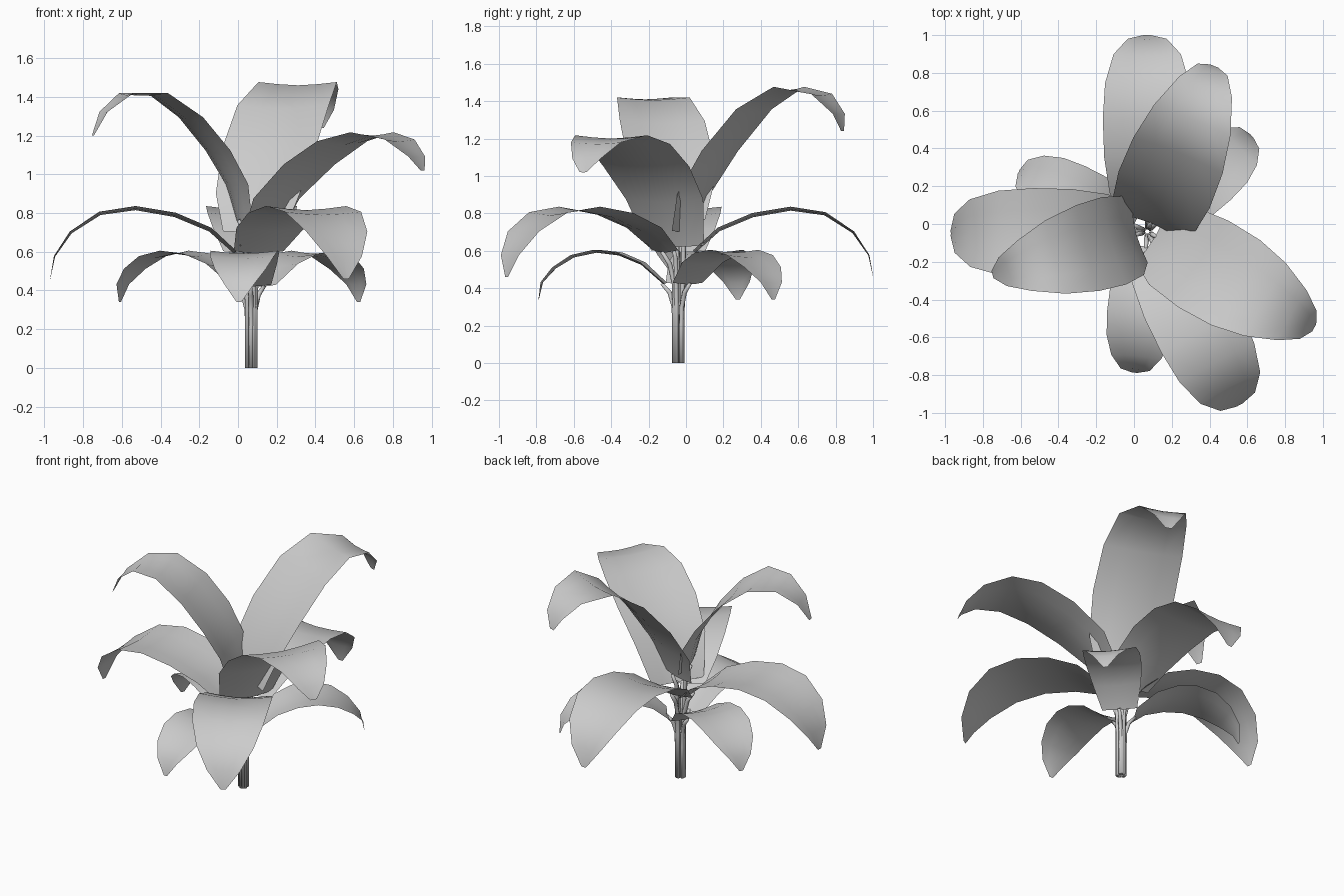
import bpy, bmesh, math
from mathutils import Vector

if "Cube" in bpy.data.objects:
    bpy.data.objects.remove(bpy.data.objects["Cube"])

CENTRE = Vector((0.07, -0.04, 0))
# blade width along its length, from cut base to tip
TAPER = [0.62, 0.85, 0.97, 1.0, 0.95, 0.76, 0.44, 0.07]
TOP_TAPER = [0.66, 0.9, 1.0, 0.98, 0.84, 0.58, 0.33, 0.08]
ACROSS = [-1, -0.5, 0, 0.5, 1]

# midrib profiles as (distance from stem, height)
LOW = [(.08, .42), (.2, .525), (.32, .575), (.44, .59), (.56, .565), (.66, .505), (.73, .43), (.75, .34)]
MID = [(.09, .59), (.22, .705), (.4, .78), (.6, .815), (.78, .79), (.93, .695), (1.015, .575), (1.04, .46)]
TOP_BACK = [(.05, .7), (.11, .89), (.26, 1.12), (.45, 1.34), (.64, 1.46), (.82, 1.43), (.92, 1.33), (.945, 1.24)]
TOP_LEFT = [(.06, .76), (.1, .94), (.2, 1.11), (.34, 1.28), (.51, 1.405), (.67, 1.41), (.79, 1.32), (.85, 1.2)]
TOP_RIGHT = [(.05, .62), (.17, .86), (.36, 1.03), (.55, 1.15), (.72, 1.2), (.88, 1.17), (.98, 1.09), (1.02, 1.02)]


def finish(bm, name):
    bmesh.ops.recalc_face_normals(bm, faces=bm.faces)
    me = bpy.data.meshes.new(name)
    bm.to_mesh(me)
    bm.free()
    for p in me.polygons:
        p.use_smooth = True
    ob = bpy.data.objects.new(name, me)
    bpy.context.collection.objects.link(ob)


def bridge(bm, rows, closed=False):
    n = len(rows[0])
    for a, b in zip(rows, rows[1:]):
        for i in range(n if closed else n - 1):
            j = (i + 1) % n
            bm.faces.new((a[i], a[j], b[j], b[i]))


def leaf(name, profile, angle, width, taper=TAPER):
    a = math.radians(angle)
    out = Vector((math.cos(a), math.sin(a), 0))
    side = Vector((-out.y, out.x, 0))
    up = Vector((0, 0, 1))

    def normal_at(pts, k):
        r0, z0 = pts[max(k - 1, 0)]
        r1, z1 = pts[min(k + 1, len(pts) - 1)]
        t = Vector((r1 - r0, z1 - z0)).normalized()
        return up * t.x - out * t.y

    # blade: a shallow trough swept along the midrib, flattening to the tip
    bm = bmesh.new()
    rows = []
    for k, (r, z) in enumerate(profile):
        normal = normal_at(profile, k)
        half = width / 2 * taper[k]
        dip = half * (0.12 - 0.01 * k)
        mid = CENTRE + out * r + up * z
        rows.append([bm.verts.new(mid + side * half * s + normal * dip * abs(s) ** 1.5)
                     for s in ACROSS])
    bridge(bm, rows)
    finish(bm, name + "_blade")

    # stalk: thin tube from the ground, bending out to the blade base
    r, z = profile[0]
    path = [(.022, 0), (.022, z * .5), (.026, z * .72), (r * .6, z * .9), (r + .01, z + .005)]
    radii = [.013, .013, .013, .013, .01]
    bm = bmesh.new()
    rings = []
    for k, (r, z) in enumerate(path):
        normal = normal_at(path, k)
        c = CENTRE + out * r + up * z
        rings.append([bm.verts.new(c + (side * math.cos(u) + normal * math.sin(u)) * radii[k])
                      for u in (math.tau * i / 6 for i in range(6))])
    bridge(bm, rings, closed=True)
    bm.faces.new(rings[0])
    bm.faces.new(rings[-1])
    finish(bm, name + "_stalk")


# three tiers of three leaves
for i, ang in enumerate((42.5, 155, 265)):
    leaf(f"low_leaf_{i + 1}", LOW, ang, .35)
for i, ang in enumerate((90, 180.5, -62)):
    leaf(f"middle_leaf_{i + 1}", MID, ang, .47)
leaf("top_leaf_back", TOP_BACK, 68, .52, TOP_TAPER)
leaf("top_leaf_left", TOP_LEFT, 195.5, .48, TOP_TAPER)
leaf("top_leaf_right", TOP_RIGHT, -30, .53, TOP_TAPER)
